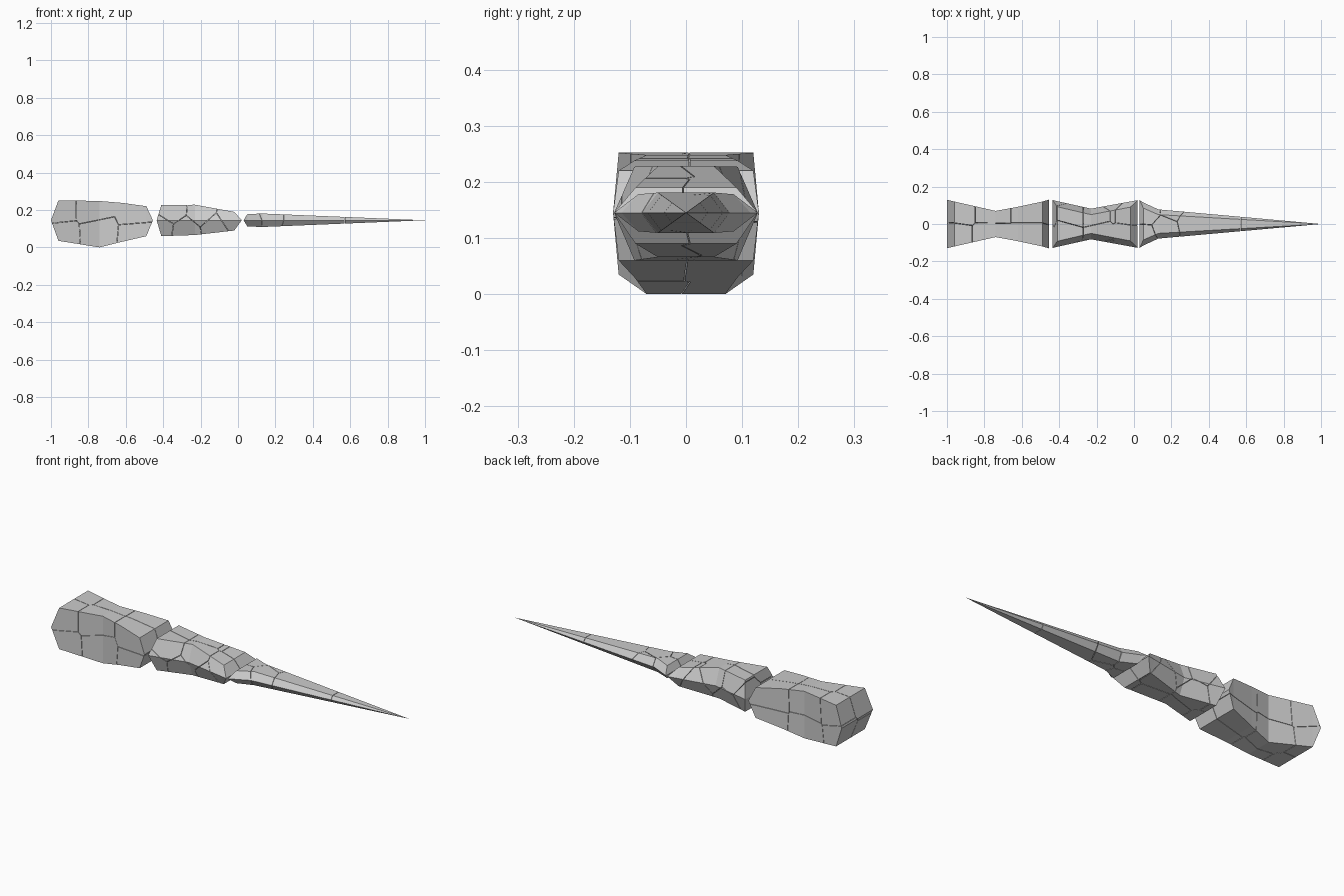
import bpy, bmesh, random
from mathutils import Vector

if "Cube" in bpy.data.objects:
    bpy.data.objects.remove(bpy.data.objects["Cube"])

random.seed(7)
MID = 0.145
GAP = 0.002


def build_solid(rings):
    """Skin six-sided rings (x, z_top, z_bottom, half widths mid/top/bottom)."""
    bm = bmesh.new()
    loops = []
    for x, zt, zb, wm, wt, wb in rings:
        pts = [(-wm, MID), (-wt, zt), (wt, zt), (wm, MID), (wb, zb), (-wb, zb)]
        loops.append([bm.verts.new((x, y, z)) for y, z in pts])
    for a, b in zip(loops, loops[1:]):
        for i in range(6):
            j = (i + 1) % 6
            bm.faces.new((a[i], a[j], b[j], b[i]))
    # the end rings collapse into a ridge line or a tip
    bmesh.ops.remove_doubles(bm, verts=bm.verts, dist=1e-5)
    bmesh.ops.recalc_face_normals(bm, faces=bm.faces)
    return bm


def shatter(name, rings, seeds):
    """Split the solid into cells separated by hairline cracks."""
    solid = build_solid(rings)
    cells = [Vector((x, y, z)) for x, y, z in seeds]
    merged = bmesh.new()
    for c in cells:
        part = solid.copy()
        for o in cells:
            if o is c or not part.faces:
                continue
            n = (o - c).normalized()
            res = bmesh.ops.bisect_plane(
                part, geom=part.verts[:] + part.edges[:] + part.faces[:],
                plane_co=(c + o) / 2 - n * GAP / 2, plane_no=n,
                clear_outer=True, dist=1e-6)
            cut = [e for e in res["geom_cut"]
                   if isinstance(e, bmesh.types.BMEdge) and e.is_boundary]
            if cut:
                bmesh.ops.holes_fill(part, edges=cut, sides=0)
        bmesh.ops.recalc_face_normals(part, faces=part.faces)
        tmp = bpy.data.meshes.new("tmp")
        part.to_mesh(tmp)
        part.free()
        merged.from_mesh(tmp)
        bpy.data.meshes.remove(tmp)
    solid.free()
    me = bpy.data.meshes.new(name)
    merged.to_mesh(me)
    merged.free()
    ob = bpy.data.objects.new(name, me)
    bpy.context.collection.objects.link(ob)
    return ob


def scatter(front_points, width):
    """Cell centres laid out on the front view, mirrored loosely to the back."""
    out = []
    for x, z in front_points:
        for side in (-1, 1):
            out.append((x + random.uniform(-.03, .03), side * width,
                        z + random.uniform(-.02, .02)))
    return out


# thick base stone with upright pinched sides
shatter("base_stone", [
    (-1.00, MID, MID, .130, .130, .130),
    (-0.96, .252, .035, .120, .120, .120),
    (-0.74, .248, .000, .070, .070, .070),
    (-0.62, .238, .030, .092, .092, .092),
    (-0.49, .220, .060, .120, .120, .120),
    (-0.455, MID, MID, .130, .130, .130),
], scatter([(-.93, .21), (-.93, .08), (-.76, .20), (-.76, .07),
            (-.54, .18), (-.55, .08)], .07))

# middle stone with a ridge along its sides
shatter("middle_stone", [
    (-0.435, MID, MID, .128, .128, .128),
    (-0.41, .227, .060, .122, .092, .092),
    (-0.23, .228, .066, .082, .050, .050),
    (-0.02, .190, .090, .120, .090, .090),
    (0.02, MID, MID, .128, .128, .128),
], scatter([(-.40, .12), (-.34, .20), (-.28, .10), (-.20, .19),
            (-.12, .12), (-.03, .16)], .05))

# long pointed spike
shatter("spike", [
    (0.03, MID, MID, .128, .128, .128),
    (0.05, .178, .112, .115, .085, .085),
    (0.13, .181, .109, .078, .050, .050),
    (1.00, MID, MID, 0, 0, 0),
], [(.06, -.07, .15), (.07, .06, .14), (.17, -.03, .17), (.20, .05, .12),
    (.30, .0, .15), (.84, .0, .145)])
